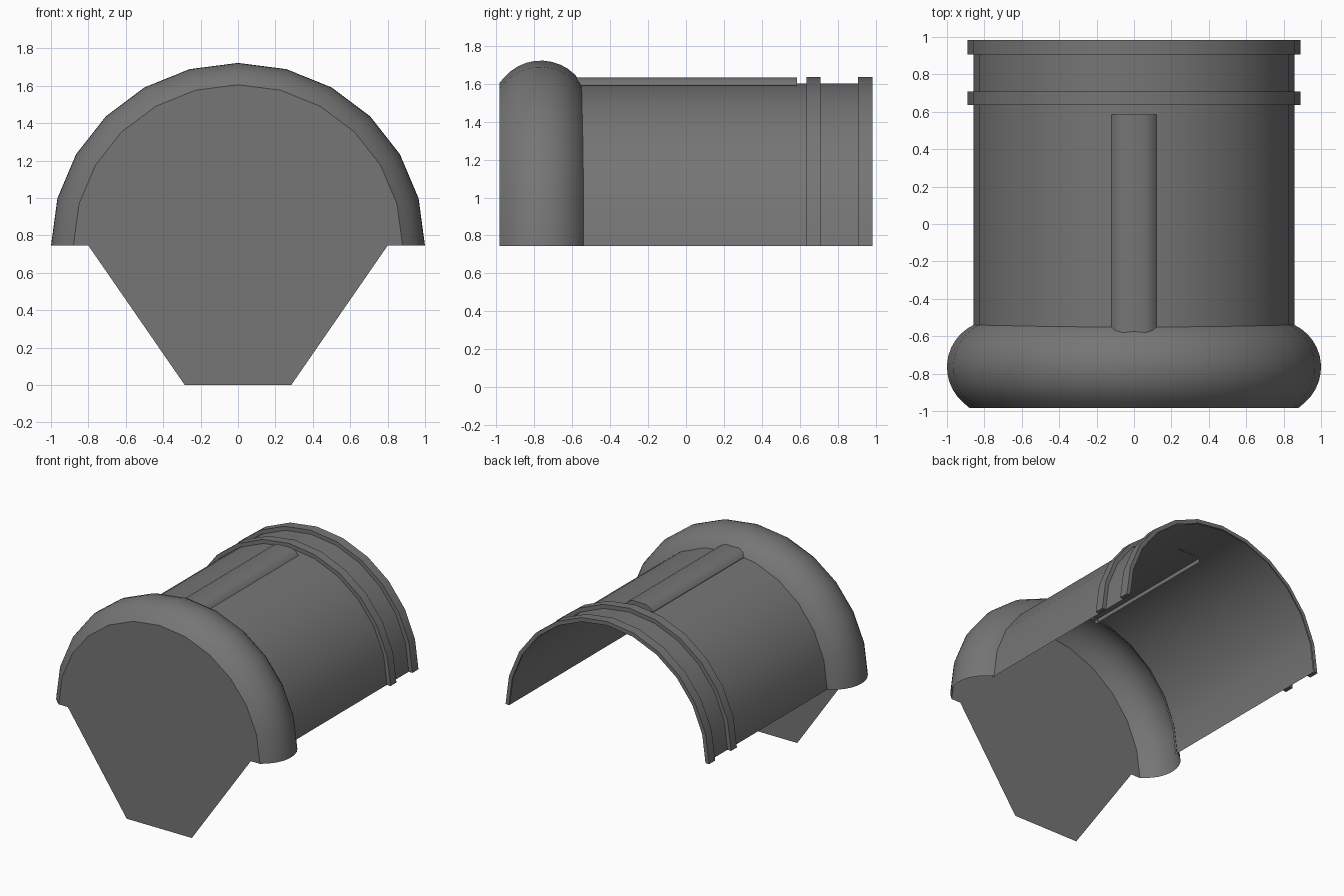
import bpy, bmesh
from math import sin, cos, pi, radians

if "Cube" in bpy.data.objects:
    bpy.data.objects.remove(bpy.data.objects["Cube"])

BASE = 0.745   # height of the arch's springing line
SEGS = 12      # sides per half circle

# Dark grey surface shared by all parts
dark_grey = bpy.data.materials.new("dark_grey")
dark_grey.diffuse_color = (0.18, 0.18, 0.18, 1)
dark_grey.use_nodes = True
dark_grey.node_tree.nodes["Principled BSDF"].inputs["Base Color"].default_value = dark_grey.diffuse_color


def make_object(name, verts, faces):
    mesh = bpy.data.meshes.new(name)
    mesh.from_pydata(verts, [], faces)
    mesh.materials.append(dark_grey)
    bm = bmesh.new()
    bm.from_mesh(mesh)
    bmesh.ops.recalc_face_normals(bm, faces=bm.faces)
    bm.to_mesh(mesh)
    bm.free()
    obj = bpy.data.objects.new(name, mesh)
    bpy.context.collection.objects.link(obj)
    bpy.ops.object.select_all(action='DESELECT')
    obj.select_set(True)
    bpy.context.view_layer.objects.active = obj
    bpy.ops.object.shade_smooth_by_angle(angle=radians(30))
    return obj


def arch(name, profile, z_scale=1.0):
    """Sweep a (radius, y) profile over a half circle around the y axis."""
    n = len(profile)
    verts = []
    for i in range(SEGS + 1):
        a = pi * i / SEGS
        verts += [(r * cos(a), y, BASE + r * sin(a) * z_scale) for r, y in profile]
    faces = [(i * n + j, i * n + j + 1, (i + 1) * n + j + 1, (i + 1) * n + j)
             for i in range(SEGS) for j in range(n - 1)]
    return verts, faces


# Thin half-round tunnel shell, open underneath
make_object("tunnel_shell", *arch("shell", [(0.857, -0.56), (0.857, 0.98)]))

# Raised bands near the back, with closed feet
for name, y0, y1 in (("inner_band", 0.635, 0.708), ("end_band", 0.907, 0.983)):
    verts, faces = arch(name, [(0.859, y0), (0.89, y0), (0.89, y1), (0.859, y1)])
    faces += [(0, 1, 2, 3), tuple(range(len(verts) - 4, len(verts)))]
    make_object(name, verts, faces)

# Bulging front collar: part of a circle swept over the arch
start, end = radians(-60), radians(66)
collar = []
for k in range(13):
    a = start + (end - start) * k / 12
    collar.append((0.75 + 0.25 * cos(a), -0.765 + 0.25 * sin(a)))
collar[0] = (0.88, -0.983)
make_object("front_collar", *arch("collar", collar, z_scale=0.977))

# Flat front plate: arch on top, tapering to a narrow foot
plate = [(0.88 * cos(pi * i / SEGS), -0.983, BASE + 0.86 * sin(pi * i / SEGS))
         for i in range(SEGS + 1)]
plate += [(-0.8, -0.983, BASE), (-0.285, -0.983, 0), (0.285, -0.983, 0), (0.8, -0.983, BASE)]
make_object("front_plate", plate, [tuple(range(len(plate)))])

# Rounded ridge along the top, open underneath; its left side dips into the tunnel
section = [(0.12, 1.59), (0.1, 1.615), (0.06, 1.634),
           (-0.06, 1.634), (-0.1, 1.615), (-0.12, 1.59), (-0.12, 1.555)]
m = len(section)
verts = [(x, y, z) for y in (-0.58, 0.585) for x, z in section]
faces = [(j, j + 1, m + j + 1, m + j) for j in range(m - 1)]
faces += [tuple(range(m - 1)), tuple(range(m, 2 * m - 1))]
make_object("top_ridge", verts, faces)
